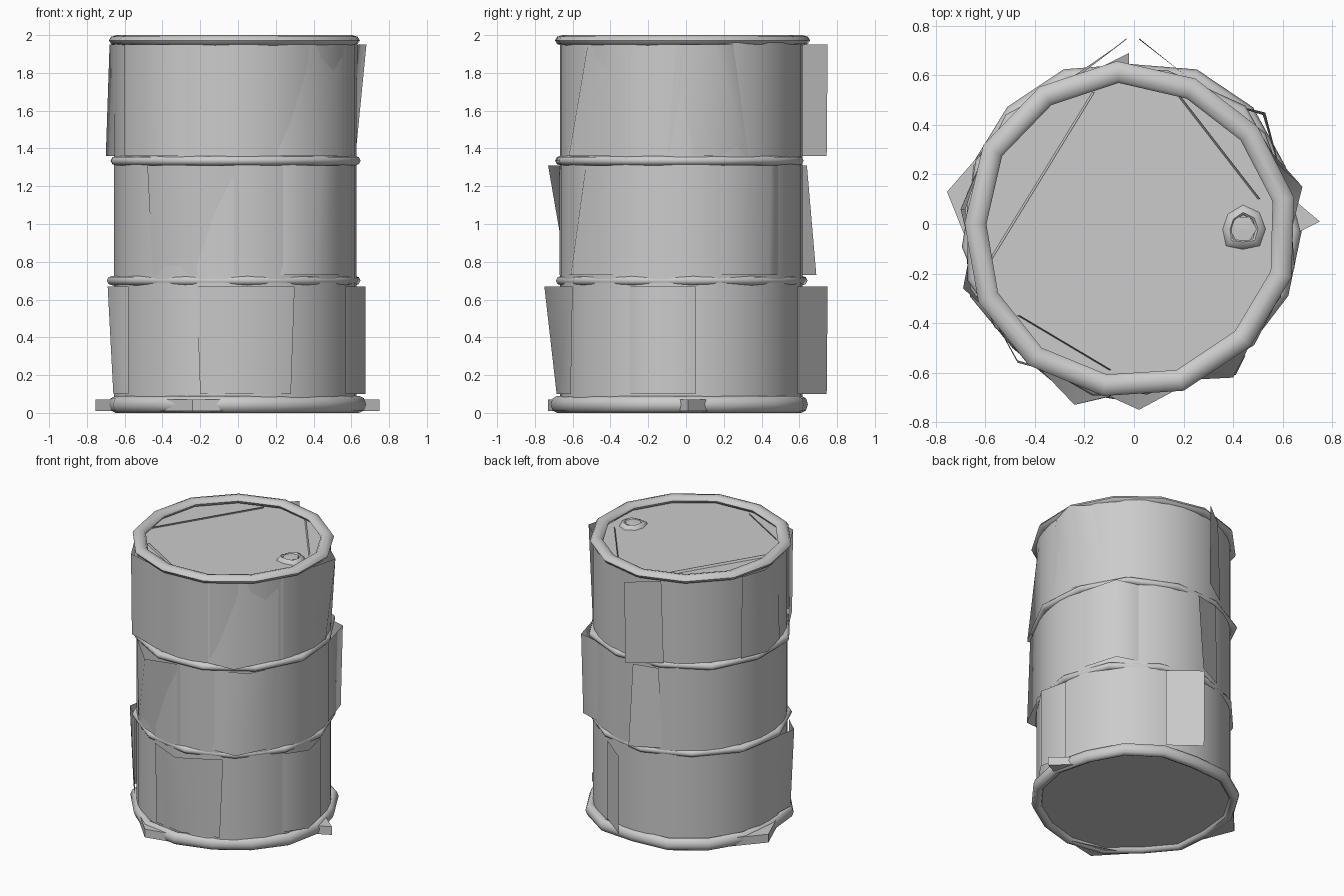
import bpy, math, random

if "Cube" in bpy.data.objects:
    bpy.data.objects.remove(bpy.data.objects["Cube"])
random.seed(4)
CX, CY = -0.015, -0.025   # drum axis


def make(name, verts, faces, smooth=True):
    me = bpy.data.meshes.new(name)
    me.from_pydata(verts, [], faces)
    me.update()
    ob = bpy.data.objects.new(name, me)
    bpy.context.collection.objects.link(ob)
    if smooth:
        bpy.ops.object.select_all(action='DESELECT')
        bpy.context.view_layer.objects.active = ob
        ob.select_set(True)
        bpy.ops.object.shade_smooth_by_angle(angle=math.radians(60))
    return ob


def lathe(name, profile, sides, closed=False, jitter=0.0, cx=CX, cy=CY, phase=0.0):
    """Spin an (r, z) profile around the vertical axis, optionally battered."""
    n = len(profile)
    verts, faces = [], []
    for i in range(sides):
        a = 2 * math.pi * i / sides + phase
        d = random.uniform(-jitter, jitter)
        for r, z in profile:
            verts.append((cx + (r + d) * math.cos(a), cy + (r + d) * math.sin(a), z))
    for i in range(sides):
        k = (i + 1) % sides
        for j in range(n if closed else n - 1):
            m = (j + 1) % n
            faces.append((i * n + j, k * n + j, k * n + m, i * n + m))
    return make(name, verts, faces)


def tube(name, r, z, wr, wz, sides, jitter, phase=0.0):
    """Rolled hoop with an oval section."""
    prof = [(r + wr * math.cos(t), z + wz * math.sin(t))
            for t in [2 * math.pi * k / 8 for k in range(8)]]
    return lathe(name, prof, sides, True, jitter, phase=phase)


def disc(name, r, z, sides, up=True):
    vs = [(CX + r * math.cos(2 * math.pi * i / sides),
           CY + r * math.sin(2 * math.pi * i / sides), z) for i in range(sides)]
    f = list(range(sides))
    return make(name, vs, [f if up else f[::-1]], False)


def flap(name, z0, z1, bottom, top):
    """Bent sheet panel: bottom and top are matching lists of (x, y)."""
    n = len(bottom)
    vs = [(x, y, z0) for x, y in bottom] + [(x, y, z1) for x, y in top]
    return make(name, vs, [(i, i + 1, n + i + 1, n + i) for i in range(n - 1)])


# Body walls in three sections
sections = {"lower": (0.05, 0.69), "middle": (0.71, 1.325), "upper": (1.345, 1.96)}
for part, (z0, z1) in sections.items():
    lathe(part + "_wall", [(0.642, z0), (0.642, z1)], 40)

# Hoops, top rim and bottom rim
tube("lower_hoop", 0.642, 0.70, 0.032, 0.026, 12, 0.014, 0.1)
tube("upper_hoop", 0.642, 1.335, 0.032, 0.026, 12, 0.014, 0.3)
tube("top_rim", 0.63, 1.972, 0.044, 0.028, 13, 0.014, 0.2)
tube("bottom_rim", 0.65, 0.045, 0.036, 0.045, 16, 0.018)

# Lid and base
disc("lid", 0.63, 1.945, 40)
disc("base", 0.64, 0.03, 40, False)

# Torn sheet at the back seam
flap("upper_back_flap", 1.36, 1.95, [(-0.03, 0.745), (-0.24, 0.60)], [(-0.03, 0.75), (-0.22, 0.60)])
flap("middle_back_flap", 0.73, 1.31, [(-0.02, 0.69), (-0.22, 0.59)], [(-0.02, 0.64), (-0.2, 0.60)])
flap("lower_back_flap", 0.10, 0.67, [(0.02, 0.745), (0.22, 0.59)], [(0.02, 0.75), (0.22, 0.59)])

# Dented panels flaring off the walls
flap("upper_left_dent", 1.36, 1.95, [(-0.65, -0.15), (-0.70, 0.06), (-0.62, 0.25)],
     [(-0.65, -0.12), (-0.68, 0.06), (-0.62, 0.24)])
flap("upper_front_left_dent", 1.36, 1.95, [(-0.60, -0.32), (-0.47, -0.55), (-0.28, -0.61)],
     [(-0.60, -0.32), (-0.47, -0.56), (-0.28, -0.61)])
flap("upper_front_right_dent", 1.36, 1.95, [(0.20, -0.63), (0.40, -0.62), (0.57, -0.29)],
     [(0.20, -0.63), (0.40, -0.52), (0.57, -0.29)])
flap("upper_right_dent", 1.36, 1.95, [(0.52, 0.33), (0.622, 0.12), (0.622, -0.1)],
     [(0.57, 0.25), (0.68, 0.15), (0.63, -0.05)])
flap("middle_front_dent", 0.73, 1.31, [(-0.45, -0.50), (-0.24, -0.63), (0.0, -0.67)],
     [(-0.48, -0.48), (-0.24, -0.73), (0.0, -0.67)])
flap("middle_front_right_dent", 0.73, 1.31, [(0.22, -0.62), (0.41, -0.61), (0.55, -0.33)],
     [(0.22, -0.62), (0.45, -0.53), (0.55, -0.33)])
flap("middle_back_right_dent", 0.73, 1.31, [(0.36, 0.49), (0.52, 0.44), (0.60, 0.18)],
     [(0.36, 0.49), (0.53, 0.45), (0.60, 0.18)])
flap("lower_front_dent", 0.10, 0.67, [(-0.20, -0.65), (0.02, -0.685), (0.28, -0.61)],
     [(-0.22, -0.64), (0.02, -0.75), (0.30, -0.60)])
flap("lower_right_dent", 0.10, 0.67, [(0.57, -0.30), (0.675, -0.15), (0.63, 0.05)],
     [(0.57, -0.30), (0.675, -0.15), (0.63, 0.05)])
flap("lower_left_dent", 0.10, 0.67, [(-0.58, -0.36), (-0.66, -0.26), (-0.65, -0.05)],
     [(-0.58, -0.36), (-0.69, -0.26), (-0.65, -0.05)])

# Bent points on the bottom rim, closed top and bottom
for name, pts in {
    "left": [(-0.65, -0.13), (-0.755, 0.13), (-0.58, 0.33)],
    "right": [(0.62, 0.12), (0.75, 0.01), (0.65, -0.04)],
    "front": [(-0.42, -0.54), (-0.24, -0.73), (0.02, -0.67)],
}.items():
    vs = [(x, y, z) for z in (0.01, 0.07) for x, y in pts]
    make("bottom_rim_point_" + name, vs,
         [(0, 2, 1), (3, 4, 5), (0, 1, 4, 3), (1, 2, 5, 4)], False)

# Loose slivers of rim lying on the lid
for i, (a, b) in enumerate([((-0.60, -0.17), (-0.17, 0.53)), ((0.12, 0.59), (0.50, 0.10)),
                            ((-0.47, -0.37), (-0.10, -0.59))]):
    flap("lid_sliver_%d" % i, 1.945, 1.96, [a, b], [(a[0] + .01, a[1]), (b[0] + .01, b[1])])

# Filler cap
lathe("cap_collar", [(0.09, 1.946), (0.082, 1.96), (0.06, 1.97), (0.05, 1.96)], 8, False, 0.008, 0.44, -0.02)
lathe("cap_plug", [(0.055, 1.95), (0.055, 1.965), (0.0, 1.968)], 6, False, 0.0, 0.44, -0.02)
